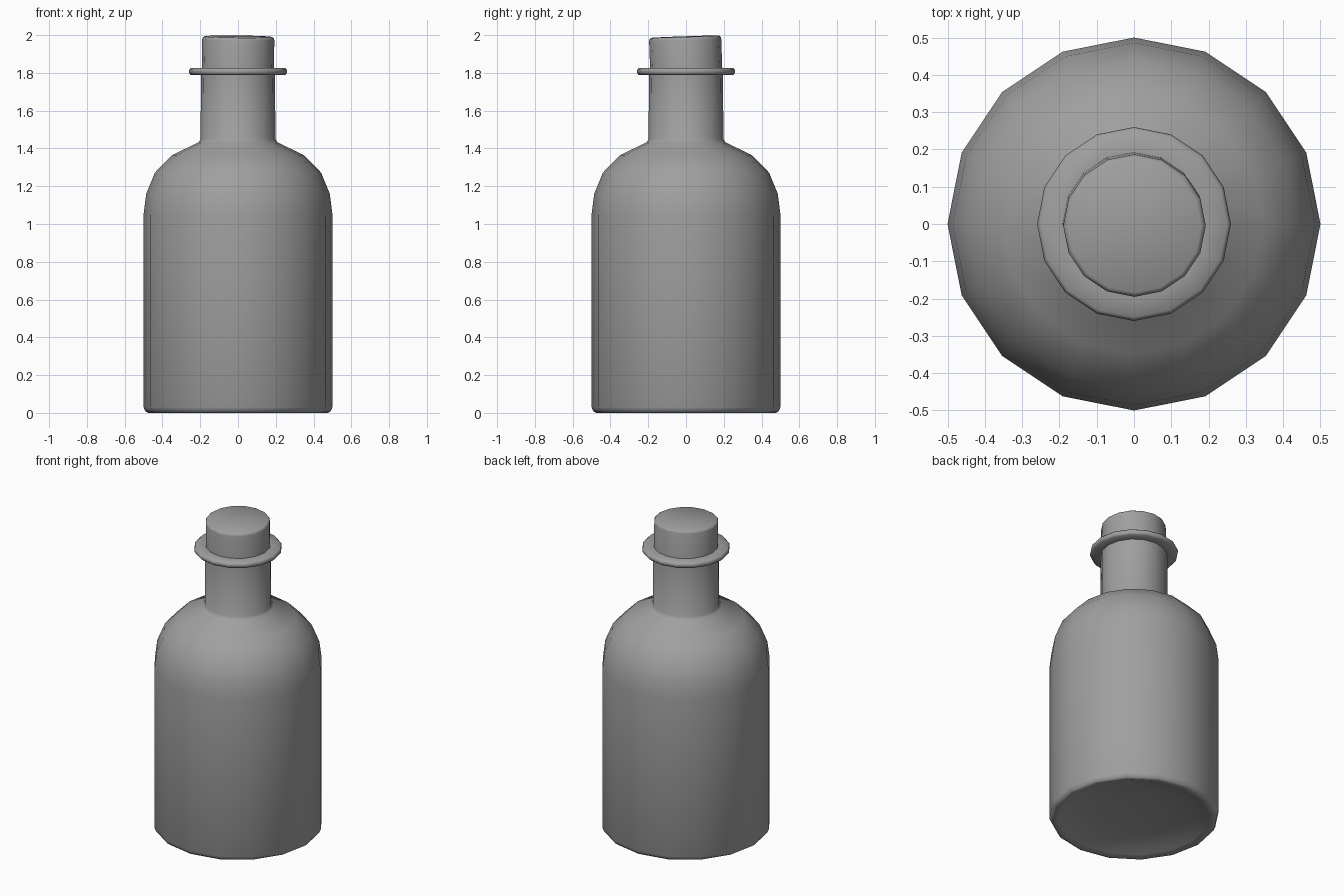
import bpy, bmesh
from math import cos, sin, tau, radians
from mathutils import Matrix

if "Cube" in bpy.data.objects:
    bpy.data.objects.remove(bpy.data.objects["Cube"])

SIDES = 16

# Dark grey shared by every part
grey = bpy.data.materials.new("dark_grey")
grey.diffuse_color = (0.35, 0.35, 0.35, 1)
grey.use_nodes = True
grey.node_tree.nodes["Principled BSDF"].inputs["Base Color"].default_value = grey.diffuse_color


def lathe(name, profile, closed=False, cap_start=True, cap_end=True, angle=50):
    """Spin (radius, z) points around z; open profiles can get capped ends."""
    bm = bmesh.new()
    rings = [[bm.verts.new((r * cos(tau * i / SIDES), r * sin(tau * i / SIDES), z))
              for i in range(SIDES)] for r, z in profile]
    pairs = list(zip(rings, rings[1:]))
    if closed:
        pairs.append((rings[-1], rings[0]))
    else:
        if cap_start:
            bm.faces.new(rings[0])
        if cap_end:
            bm.faces.new(rings[-1])
    for a, b in pairs:
        for i in range(SIDES):
            j = (i + 1) % SIDES
            bm.faces.new((a[i], a[j], b[j], b[i]))
    bmesh.ops.recalc_face_normals(bm, faces=bm.faces)
    mesh = bpy.data.meshes.new(name)
    bm.to_mesh(mesh)
    bm.free()
    mesh.materials.append(grey)
    obj = bpy.data.objects.new(name, mesh)
    bpy.context.collection.objects.link(obj)
    bpy.ops.object.select_all(action='DESELECT')
    obj.select_set(True)
    bpy.context.view_layer.objects.active = obj
    bpy.ops.object.shade_smooth_by_angle(angle=radians(angle))
    return obj


# Bottle body: dished base, rounded shoulders, straight neck left open at the mouth
lathe("bottle_body", [
    (0.2, 0.055), (0.36, 0.04), (0.44, 0.012), (0.475, 0.0), (0.49, 0.008),
    (0.5, 0.03), (0.5, 1.05), (0.486, 1.16), (0.44, 1.272), (0.348, 1.365),
    (0.21, 1.432), (0.198, 1.45), (0.196, 1.822)], cap_end=False)

# Rounded lip ring around the neck
lathe("neck_ring", [
    (0.19, 1.79), (0.25, 1.79), (0.258, 1.798), (0.26, 1.808), (0.258, 1.817),
    (0.25, 1.825), (0.19, 1.825)], closed=True)

# Stopper with a softened rim, leaning slightly towards the front
stopper = lathe("stopper", [
    (0.191, 1.7), (0.191, 1.976), (0.188, 1.986), (0.179, 1.992)])
pivot = Matrix.Translation((0, 0, 1.85))
stopper.data.transform(pivot @ Matrix.Rotation(radians(2), 4, 'X')
                       @ Matrix.Rotation(radians(0.6), 4, 'Y') @ pivot.inverted())
